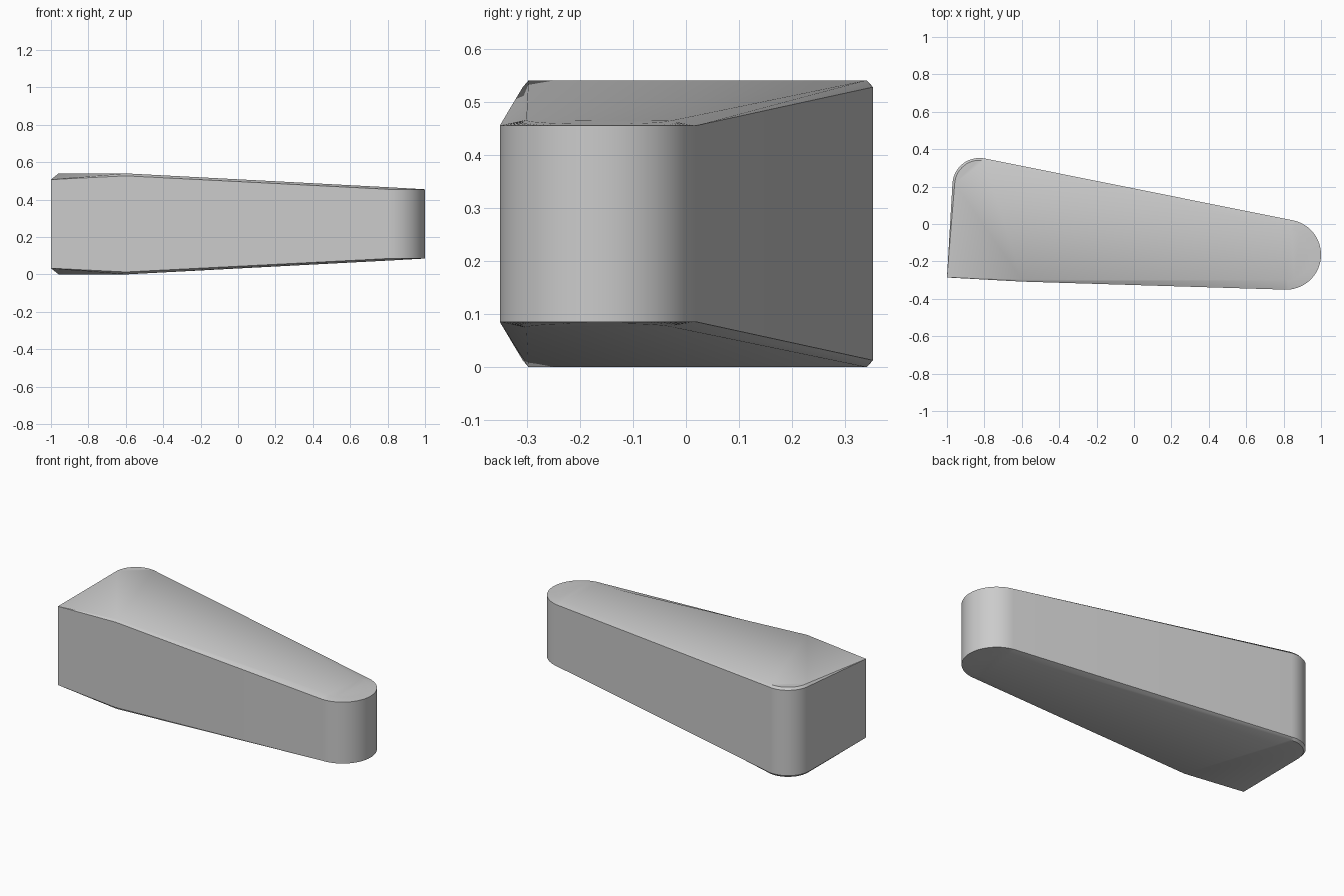
import bpy, bmesh, math

cube = bpy.data.objects.get("Cube")
if cube:
    bpy.data.objects.remove(cube, do_unlink=True)

MID, TOP, TIP, RIM = 0.27, 0.54, 0.455, 0.527


def arc(center, radius, start, end, steps):
    """Points on an arc, angles in degrees, counter-clockwise."""
    result = []
    for i in range(steps + 1):
        a = math.radians(start + (end - start) * i / steps)
        result.append((center[0] + radius * math.cos(a),
                       center[1] + radius * math.sin(a)))
    return result


# Plan outline: square corner, front ridge point, round tip, rounded back corner
tip_center, tip_radius = (0.813, -0.164), 0.187
back_center, back_radius = (-0.826, 0.208), 0.145
TIP_STEPS, BACK_STEPS = 32, 14


def tip_arc(inset):
    return arc(tip_center, tip_radius - inset, -91.7, 78.6, TIP_STEPS)


def back_arc(inset):
    return arc(back_center, back_radius - inset, 78.6, 176.5, BACK_STEPS)


rim = [(-1, -0.286, 0.507), (-0.6, -0.308, RIM)]
rim += [(x, y, TIP) for x, y in tip_arc(0)]
rim += [(x, y, RIM) for x, y in back_arc(0)]

# Inner ring of the sloping faces; the square corner has no bevel
inner = [(-0.6, -0.297, TOP)]
inner += [(x, y, TIP + 0.0567 * (1 - x)) for x, y in tip_arc(0.05)]
inner += [(x, y, TOP) for x, y in back_arc(0.012)]

bm = bmesh.new()
rims = []
for side in (1, -1):
    def add(p):
        return bm.verts.new((p[0], p[1], MID + side * (p[2] - MID)))

    def face(verts):
        bm.faces.new(verts if side > 0 else verts[::-1])

    outer = [add(p) for p in rim]
    ring = [outer[0]] + [add(p) for p in inner]
    n = len(outer)
    # Narrow bevel, vanishing at the square corner
    for i in range(n):
        j = (i + 1) % n
        face(list(dict.fromkeys([outer[i], outer[j], ring[j], ring[i]])))
    # Drooping corner, raised plateau and long wedge
    split = 2 + TIP_STEPS + 1
    face([ring[0], ring[1], ring[-1]])
    face([ring[1]] + ring[split:])
    face(ring[1:split + 1])
    rims.append(outer)

# Vertical walls
upper, lower = rims
for i in range(len(upper)):
    j = (i + 1) % len(upper)
    bm.faces.new((lower[i], lower[j], upper[j], upper[i]))
bmesh.ops.recalc_face_normals(bm, faces=bm.faces[:])

mesh = bpy.data.meshes.new("tapered_block")
bm.to_mesh(mesh)
bm.free()
block = bpy.data.objects.new("tapered_block", mesh)
bpy.context.collection.objects.link(block)

# Plain grey finish
grey = bpy.data.materials.new("light_grey")
grey.use_nodes = True
color = (0.6, 0.6, 0.6, 1)
grey.diffuse_color = color
grey.node_tree.nodes["Principled BSDF"].inputs["Base Color"].default_value = color
mesh.materials.append(grey)

bpy.ops.object.select_all(action="DESELECT")
block.select_set(True)
bpy.context.view_layer.objects.active = block
bpy.ops.object.shade_smooth_by_angle(angle=math.radians(30))
